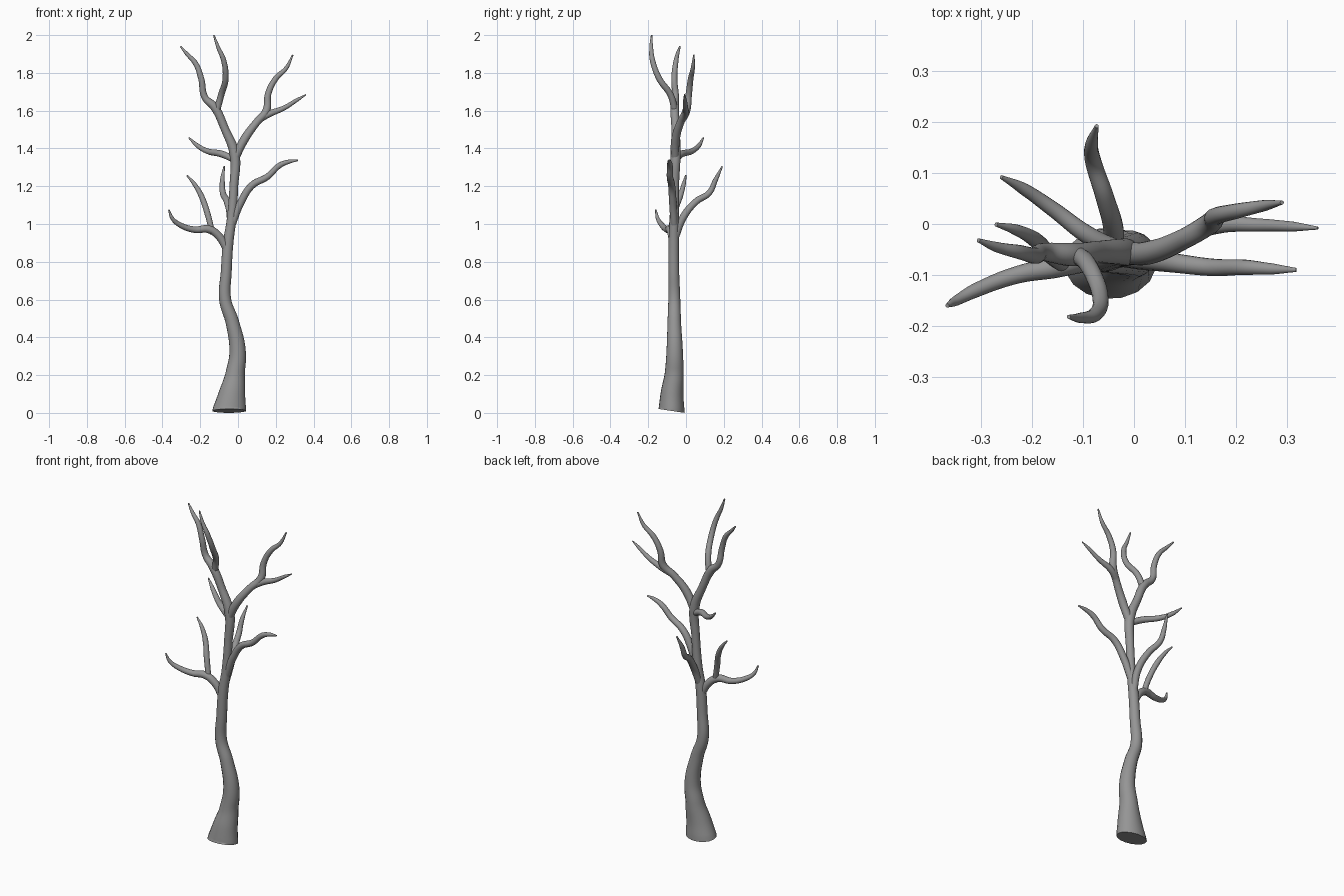
import bpy
import bmesh

if "Cube" in bpy.data.objects:
    bpy.data.objects.remove(bpy.data.objects["Cube"], do_unlink=True)

BARK_GREY = 0.3

bark = bpy.data.materials.new("grey_bark")
bark.use_nodes = True
bark.diffuse_color = (BARK_GREY, BARK_GREY, BARK_GREY, 1)
bark.node_tree.nodes["Principled BSDF"].inputs["Base Color"].default_value = bark.diffuse_color


def limb(name, *points):
    """Sweep a round, tapering limb through (x, y, z, radius) points."""
    curve = bpy.data.curves.new(name + "_path", "CURVE")
    curve.dimensions = "3D"
    curve.resolution_u = 8
    curve.bevel_depth = 1
    curve.bevel_resolution = 6
    curve.use_fill_caps = True
    spline = curve.splines.new("BEZIER")
    spline.bezier_points.add(len(points) - 1)
    for knot, (x, y, z, radius) in zip(spline.bezier_points, points):
        knot.co = (x, y, z)
        knot.radius = radius
        knot.handle_left_type = knot.handle_right_type = "AUTO"

    # Turn the swept curve into a plain mesh object
    path = bpy.data.objects.new(name + "_path", curve)
    bpy.context.collection.objects.link(path)
    graph = bpy.context.evaluated_depsgraph_get()
    mesh = bpy.data.meshes.new_from_object(path.evaluated_get(graph))
    bpy.data.objects.remove(path, do_unlink=True)
    bpy.data.curves.remove(curve)
    mesh.name = name
    mesh.materials.clear()
    mesh.materials.append(bark)
    obj = bpy.data.objects.new(name, mesh)
    bpy.context.collection.objects.link(obj)
    bpy.ops.object.select_all(action="DESELECT")
    obj.select_set(True)
    bpy.context.view_layer.objects.active = obj
    bpy.ops.object.shade_smooth_by_angle(angle=1)
    return obj


def shape_foot(obj, centre_x=-.047, flare_top=.22, flare=.32):
    """Open the underside, level its rim and widen the root flare sideways."""
    bm = bmesh.new()
    bm.from_mesh(obj.data)
    caps = [f for f in bm.faces if len(f.verts) > 4 and f.calc_center_median().z < .1]
    bmesh.ops.delete(bm, geom=caps, context="FACES")
    for v in bm.verts:
        if v.is_boundary and v.co.z < .1:
            v.co.z = max(0, -.15 * v.co.y - .001)
        if v.co.z < flare_top:
            v.co.x = centre_x + (v.co.x - centre_x) * (1 + flare * (1 - v.co.z / flare_top))
    bm.to_mesh(obj.data)
    bm.free()


# Trunk, running on into the right-hand crown limb and its outer fork
trunk = limb(
    "trunk",
    (-.047, -.077, .01, .07), (-.035, -.074, .1, .061), (-.017, -.063, .2, .051),
    (-.002, -.06, .32, .044), (-.03, -.062, .48, .036), (-.068, -.062, .6, .032),
    (-.062, -.065, .75, .029), (-.052, -.065, .9, .028), (-.035, -.062, 1.02, .025),
    (-.022, -.06, 1.2, .023), (-.018, -.055, 1.37, .027), (-.068, -.055, 1.5, .022),
    (-.125, -.06, 1.62, .023), (-.175, -.055, 1.67, .018), (-.195, -.062, 1.77, .016),
    (-.225, -.055, 1.85, .014), (-.27, -.045, 1.9, .01), (-.305, -.032, 1.94, .004))
shape_foot(trunk)

# Crown: inner fork on the right, then the left limb with its two forks
limb("crown_inner_fork",
     (-.115, -.058, 1.59, .018), (-.09, -.08, 1.68, .017), (-.066, -.142, 1.77, .016),
     (-.077, -.178, 1.87, .014), (-.105, -.184, 1.935, .01), (-.128, -.182, 2, .004))
limb("crown_left_limb",
     (-.02, -.058, 1.34, .022), (.035, -.055, 1.45, .023), (.1, -.028, 1.54, .02),
     (.15, .002, 1.6, .021), (.16, .015, 1.69, .017), (.2, .025, 1.77, .015),
     (.255, .036, 1.825, .011), (.29, .042, 1.895, .004))
limb("crown_outer_fork",
     (.11, -.02, 1.55, .017), (.16, -.002, 1.58, .018), (.245, -.002, 1.615, .013),
     (.31, -.005, 1.655, .01), (.36, -.008, 1.685, .003))

# Side branches from the upper trunk
limb("upper_right_branch",
     (-.018, -.055, 1.34, .018), (-.085, -.025, 1.37, .018), (-.16, .03, 1.385, .015),
     (-.215, .068, 1.415, .012), (-.26, .092, 1.457, .004))
limb("middle_left_branch",
     (-.035, -.062, .99, .02), (.018, -.07, 1.12, .02), (.075, -.076, 1.205, .019),
     (.155, -.085, 1.25, .017), (.22, -.085, 1.31, .015), (.27, -.088, 1.33, .011),
     (.318, -.09, 1.337, .004))
limb("back_branch",
     (-.048, -.06, .92, .019), (-.04, -.012, 1.04, .02), (-.058, .055, 1.12, .018),
     (-.08, .123, 1.165, .016), (-.083, .155, 1.23, .013), (-.073, .192, 1.305, .004))

# Low right limb and the twig rising from it
limb("low_right_limb",
     (-.055, -.066, .86, .021), (-.105, -.075, .94, .021), (-.155, -.085, .972, .021),
     (-.23, -.1, .97, .017), (-.31, -.13, .997, .014), (-.348, -.15, 1.03, .01),
     (-.366, -.16, 1.075, .004))
limb("low_right_twig",
     (-.135, -.083, .95, .015), (-.163, -.062, 1.06, .016), (-.195, -.03, 1.15, .015),
     (-.23, -.012, 1.21, .011), (-.27, -.001, 1.257, .004))
